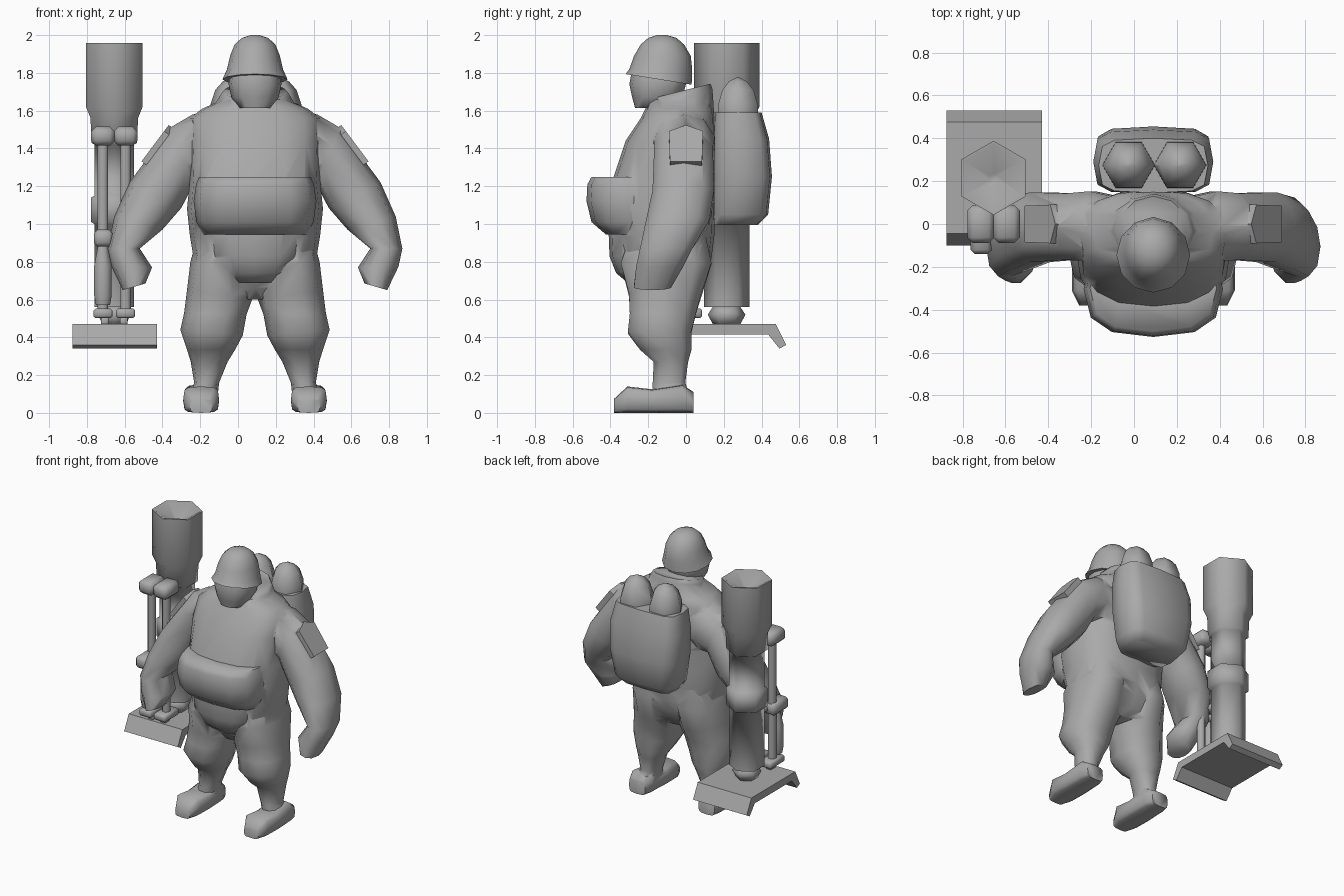
import bpy
import bmesh
from math import cos, sin, pi, copysign
from mathutils import Vector

if "Cube" in bpy.data.objects:
    bpy.data.objects.remove(bpy.data.objects["Cube"], do_unlink=True)

grey = bpy.data.materials.new("plain grey")
grey.use_nodes = True
grey.diffuse_color = (0.4, 0.4, 0.4, 1)
grey.node_tree.nodes["Principled BSDF"].inputs["Base Color"].default_value = grey.diffuse_color

MID = 0.09      # x of the figure's centre line
TUBE_X, TUBE_Y = -0.655, 0.215


def shade(ob, angle):
    bpy.ops.object.select_all(action="DESELECT")
    ob.select_set(True)
    bpy.context.view_layer.objects.active = ob
    bpy.ops.object.shade_smooth_by_angle(angle=angle * pi / 180)


def finish(name, bm, angle=65):
    bmesh.ops.recalc_face_normals(bm, faces=bm.faces)
    mesh = bpy.data.meshes.new(name)
    bm.to_mesh(mesh)
    bm.free()
    ob = bpy.data.objects.new(name, mesh)
    bpy.context.collection.objects.link(ob)
    mesh.materials.append(grey)
    shade(ob, angle)
    return ob


def fuse(base, parts):
    """Weld overlapping parts into one closed skin."""
    for part in parts:
        shade(base, 65)
        mod = base.modifiers.new("weld", "BOOLEAN")
        mod.operation = "UNION"
        mod.solver = "EXACT"
        mod.object = part
        bpy.ops.object.modifier_apply(modifier=mod.name)
        bpy.data.objects.remove(part, do_unlink=True)
    shade(base, 65)


def power(value, exponent):
    return copysign(abs(value) ** exponent, value)


def loft(name, rings, sides=12, square=1.0, phase=0.0, swap=False, mirror=False):
    """Skin rings given as inner (x, z), outer (x, z), front y, back y."""
    bm = bmesh.new()
    loops = []
    for xi, zi, xo, zo, front, back in rings:
        loop = []
        for k in range(sides):
            a = (k + phase) * 2 * pi / sides
            c = power(cos(a), square) / 2 + 0.5
            s = power(sin(a), square) / 2 + 0.5
            co = Vector((xi + (xo - xi) * c, front + (back - front) * s, zi + (zo - zi) * c))
            if swap:
                co.y, co.z = co.z, co.y
            if mirror:
                co.x = 2 * MID - co.x
            loop.append(bm.verts.new(co))
        loops.append(loop)
    for low, high in zip(loops, loops[1:]):
        for k in range(sides):
            j = (k + 1) % sides
            bm.faces.new((low[k], low[j], high[j], high[k]))
    bm.faces.new(loops[0])
    bm.faces.new(loops[-1])
    return finish(name, bm)


def stack(name, levels, x=MID, **options):
    """Level rings given as z, half width, front y, back y."""
    return loft(name, [(x - w, z, x + w, z, f, b) for z, w, f, b in levels], **options)


def turned(name, x, y, levels, sides=6, phase=0.5):
    """Round or hexagonal column given as z, radius."""
    return stack(name, [(z, r, y - r, y + r) for z, r in levels], x=x, sides=sides, phase=phase)


def block(name, centre, size, bevel=0.015):
    bm = bmesh.new()
    bmesh.ops.create_cube(bm, size=1)
    bmesh.ops.scale(bm, vec=size, verts=bm.verts)
    bmesh.ops.translate(bm, vec=centre, verts=bm.verts)
    bmesh.ops.bevel(bm, geom=bm.edges[:], offset=bevel, segments=1, affect="EDGES")
    return finish(name, bm, 50)


def prism(name, outline, depth):
    """Extrude a flat outline of points along a depth vector."""
    bm = bmesh.new()
    face = bm.faces.new([bm.verts.new(p) for p in outline])
    moved = bmesh.ops.extrude_face_region(bm, geom=[face])["geom"]
    bmesh.ops.translate(bm, vec=depth, verts=[v for v in moved if isinstance(v, bmesh.types.BMVert)])
    return finish(name, bm, 30)


def tilt(ob, low, high, slope, pivot):
    for v in ob.data.vertices:
        if low < v.co.z < high:
            v.co.z += slope * (v.co.y - pivot)


# Torso, belly fold and collar
body = stack("body", [(0.6, 0.1, -0.22, 0.03), (0.66, 0.2, -0.27, 0.08), (0.74, 0.295, -0.32, 0.12),
                      (0.82, 0.325, -0.36, 0.135), (0.94, 0.345, -0.39, 0.15), (1.08, 0.36, -0.41, 0.155),
                      (1.23, 0.345, -0.39, 0.16), (1.44, 0.35, -0.32, 0.16), (1.56, 0.345, -0.24, 0.155),
                      (1.61, 0.28, -0.215, 0.145), (1.66, 0.17, -0.19, 0.12)], sides=16, square=0.8)
fold = stack("belly_fold", [(0.69, 0.12, -0.31, -0.1), (0.74, 0.18, -0.37, -0.1), (0.83, 0.235, -0.405, -0.1),
                            (0.96, 0.25, -0.41, -0.1)], square=0.8)
collar = stack("collar", [(1.57, 0.25, -0.22, 0.15), (1.68, 0.19, -0.21, 0.14), (1.71, 0.172, -0.205, 0.13)])
tilt(collar, 1.6, 1.8, 0.25, 0)

# Head and helmet
head = stack("head", [(1.615, 0.085, -0.27, -0.1), (1.67, 0.125, -0.285, -0.02), (1.74, 0.14, -0.3, 0),
                      (1.82, 0.13, -0.285, 0)], square=0.85)
helmet = stack("helmeted_head", [(1.76, 0.172, -0.32, 0.03), (1.82, 0.148, -0.3, 0.033),
                                 (1.89, 0.132, -0.275, 0.025), (1.95, 0.108, -0.24, -0.01),
                                 (1.985, 0.07, -0.2, -0.05), (2.0, 0.025, -0.155, -0.1)])
tilt(helmet, 1.7, 1.8, -0.16, -0.11)
fuse(helmet, [head])

# Front pouch
pouch = stack("front_pouch", [(0.945, 0.275, -0.425, -0.18), (1.01, 0.31, -0.5, -0.1),
                              (1.12, 0.325, -0.527, -0.08), (1.21, 0.312, -0.522, -0.08),
                              (1.25, 0.295, -0.5, -0.1)], square=0.75)

# Backpack with two packed pods
backpack = stack("backpack", [(0.995, 0.2, 0.14, 0.38), (1.05, 0.24, 0.14, 0.435), (1.25, 0.275, 0.14, 0.455),
                              (1.45, 0.28, 0.14, 0.44), (1.59, 0.255, 0.145, 0.4)], square=0.5)
fuse(backpack, [turned("pod", x, 0.275, [(1.5, 0.125), (1.63, 0.122), (1.71, 0.095), (1.755, 0.055), (1.775, 0.01)],
                       phase=0) for x in (-0.025, 0.215)])

# Arms, shoulder patches, legs and boots
limbs = [fold, collar, pouch]
for side, flip in (("left", False), ("right", True)):
    limbs.append(loft(side + "_arm", [
        (0.15, 1.25, 0.25, 1.61, -0.12, 0.12), (0.33, 1.23, 0.42, 1.58, -0.18, 0.16),
        (0.41, 1.22, 0.54, 1.51, -0.175, 0.15), (0.48, 1.085, 0.755, 1.22, -0.185, 0.155),
        (0.58, 0.97, 0.835, 1.04, -0.22, 0.13), (0.7, 0.87, 0.87, 0.87, -0.25, 0.04),
        (0.635, 0.77, 0.85, 0.775, -0.27, -0.01), (0.67, 0.685, 0.79, 0.65, -0.28, -0.075)],
        sides=10, square=0.9, mirror=flip))
    limbs.append(loft(side + "_leg", [
        (0.13, 0.95, 0.39, 0.95, -0.3, 0.11), (0.1, 0.78, 0.432, 0.8, -0.355, 0.145),
        (0.105, 0.6, 0.45, 0.65, -0.31, 0.09), (0.135, 0.52, 0.465, 0.53, -0.305, 0.06),
        (0.155, 0.41, 0.485, 0.44, -0.315, 0.035), (0.195, 0.335, 0.45, 0.335, -0.25, 0.035),
        (0.235, 0.27, 0.43, 0.27, -0.175, 0.015), (0.28, 0.16, 0.412, 0.16, -0.18, 0),
        (0.29, 0.07, 0.44, 0.07, -0.18, 0.03)], sides=10, square=0.85, mirror=flip))
    limbs.append(loft(side + "_boot", [
        (0.31, 0.04, 0.445, 0.04, 0, 0.11), (0.285, -0.02, 0.465, -0.02, 0, 0.15),
        (0.28, -0.18, 0.47, -0.18, 0, 0.125), (0.28, -0.31, 0.47, -0.31, 0, 0.14),
        (0.315, -0.38, 0.435, -0.38, 0, 0.075)], sides=12, square=0.5, swap=True, mirror=flip))
    sign = -1 if flip else 1
    along, out = Vector((0.6 * sign, 0, -0.8)), Vector((0.8 * sign, 0, 0.6))
    centre = Vector((MID + 0.505 * sign, 0, 1.41)) - out * 0.02
    patch = [(-0.12, 0), (-0.08, 0.09), (0.12, 0.085), (0.12, -0.085), (-0.08, -0.09)]
    limbs.append(prism(side + "_shoulder_patch",
                       [centre + along * u + Vector((0, v, 0)) for u, v in patch], out * 0.05))
fuse(body, limbs)

# Launcher tube with recessed muzzle
turned("launcher_tube", TUBE_X, TUBE_Y, [(0.56, 0.12), (1.0, 0.12), (1.01, 0.142), (1.14, 0.142), (1.15, 0.12),
                                         (1.42, 0.12), (1.43, 0.14), (1.56, 0.145), (1.62, 0.173),
                                         (1.957, 0.173), (1.957, 0.158), (1.88, 0.02)])
turned("tube_foot", TUBE_X, TUBE_Y, [(0.465, 0.07), (0.52, 0.1), (0.565, 0.07)])

# Bent base plate
half = [(0.315, 0.36), (0.26, 0.47)]
under = [(0.22, 0.415), (0.28, 0.34)]
profile = half + [(-y, z) for y, z in reversed(half)] + [(-y, z) for y, z in reversed(under)] + under
prism("base_plate", [(-0.875, TUBE_Y + y, z) for y, z in profile], (0.445, 0, 0))

# Stand: clamps, rods, feet and grip
for side, x in (("right", -0.715), ("left", -0.595)):
    block(side + "_clamp", (x, 0, 1.465), (0.125, 0.175, 0.1), 0.025)
    turned(side + "_rod", x, 0, [(0.545, 0.03), (1.42, 0.03)], sides=8)
    block(side + "_foot", (x, 0, 0.527), (0.1, 0.17, 0.05), 0.01)
    block(side + "_foot_post", (x + 0.01 * copysign(1, TUBE_X - x), 0, 0.485), (0.04, 0.06, 0.04), 0.005)
block("clamp_bridge", (TUBE_X, 0.1, 1.46), (0.12, 0.06, 0.07))
block("grip_bracket", (-0.713, -0.05, 0.925), (0.1, 0.18, 0.09), 0.02)
turned("grip", -0.715, -0.05, [(0.57, 0.04), (0.62, 0.05), (0.78, 0.05), (0.9, 0.025)], sides=8)
block("stand_brace", (TUBE_X, 0.06, 0.925), (0.1, 0.1, 0.05))
